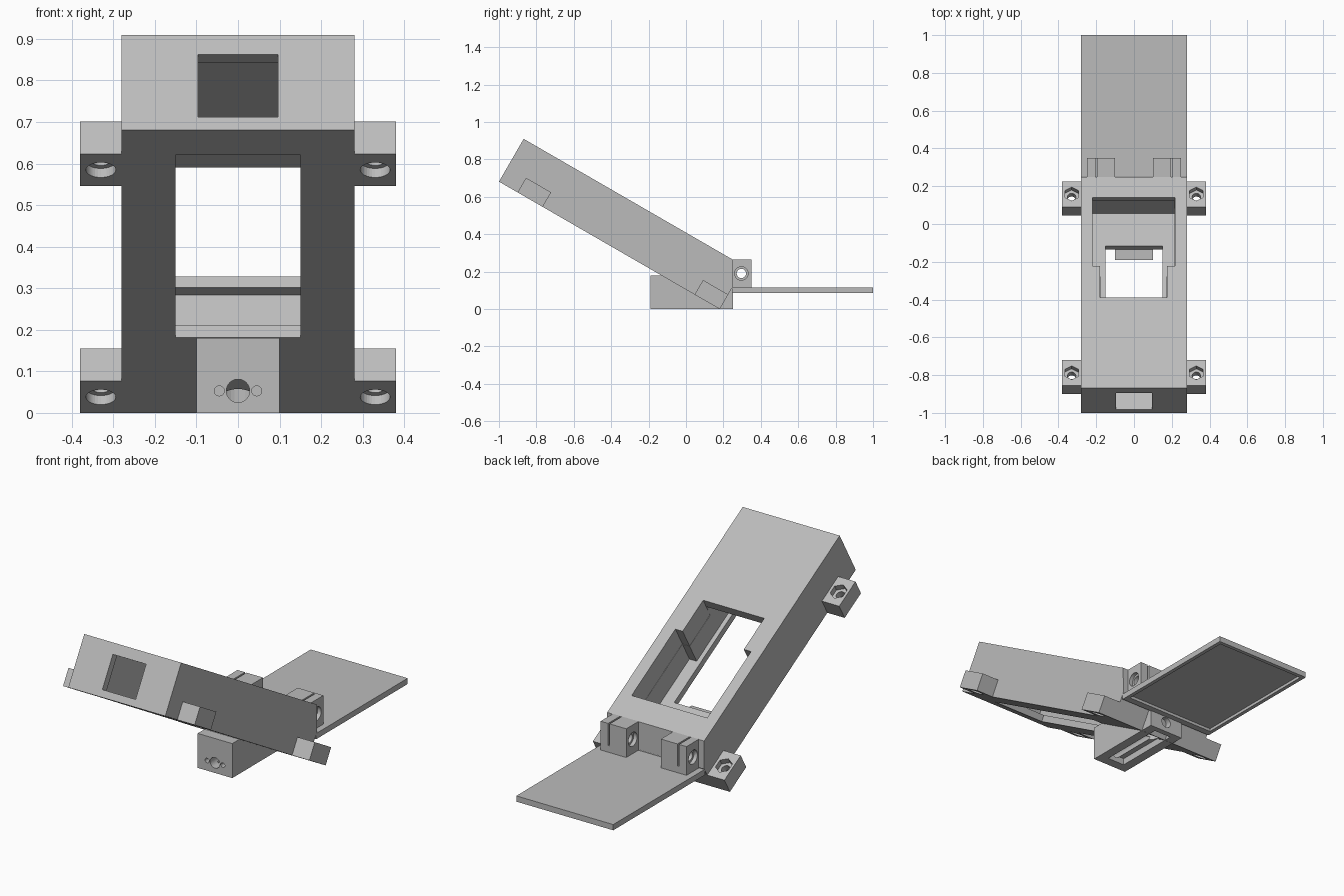
import bpy, bmesh, math
from mathutils import Matrix, Vector

cube = bpy.data.objects.get("Cube")
if cube:
    bpy.data.objects.remove(cube, do_unlink=True)

grey = bpy.data.materials.new("plain grey")
grey.use_nodes = True
COLOUR = (0.5, 0.5, 0.5, 1)
grey.diffuse_color = COLOUR
grey.node_tree.nodes["Principled BSDF"].inputs["Base Color"].default_value = COLOUR

# Frame of the sloping housing: y runs down the slope, z is its thickness
SLOPE = Matrix.Translation((0, -1, 0.681)) @ Matrix.Rotation(math.radians(-30), 4, 'X')
FLAT = Matrix.Identity(4)


def finish(name, bm, frame):
    bmesh.ops.recalc_face_normals(bm, faces=bm.faces)
    mesh = bpy.data.meshes.new(name)
    bm.to_mesh(mesh)
    bm.free()
    mesh.transform(frame)
    mesh.materials.append(grey)
    ob = bpy.data.objects.new(name, mesh)
    bpy.context.collection.objects.link(ob)
    return ob


def prism(name, x0, x1, profile, frame=FLAT):
    """Extrude a (y, z) outline from x0 to x1."""
    bm = bmesh.new()
    face = bm.faces.new([bm.verts.new((x0, y, z)) for y, z in profile])
    new = bmesh.ops.extrude_face_region(bm, geom=[face])["geom"]
    bmesh.ops.translate(bm, vec=(x1 - x0, 0, 0),
                        verts=[v for v in new if isinstance(v, bmesh.types.BMVert)])
    return finish(name, bm, frame)


def box(name, x0, x1, y0, y1, z0, z1, frame=FLAT):
    return prism(name, x0, x1, [(y0, z0), (y1, z0), (y1, z1), (y0, z1)], frame)


def rod(name, centre, radius, length, axis='Z', frame=FLAT, sides=32):
    bm = bmesh.new()
    bmesh.ops.create_cone(bm, cap_ends=True, segments=sides, radius1=radius,
                          radius2=radius, depth=length)
    turn = {'X': Matrix.Rotation(math.pi / 2, 4, 'Y'),
            'Y': Matrix.Rotation(math.pi / 2, 4, 'X'), 'Z': FLAT}[axis]
    return finish(name, bm, frame @ Matrix.Translation(Vector(centre)) @ turn)


def cut(ob, *cutters):
    """Subtract the cutters, bake the result and discard them."""
    for c in cutters:
        c.hide_render = True
        mod = ob.modifiers.new("cut", 'BOOLEAN')
        mod.operation, mod.solver, mod.object = 'DIFFERENCE', 'EXACT', c
    bpy.context.view_layer.update()
    baked = bpy.data.meshes.new_from_object(
        ob.evaluated_get(bpy.context.evaluated_depsgraph_get()))
    ob.modifiers.clear()
    ob.data = baked
    for c in cutters:
        bpy.data.objects.remove(c, do_unlink=True)


# Sloping hollow housing with front, top and bottom openings
housing = prism("housing", -0.28, 0.28,
                [(0, 0), (1.363, 0), (1.363, 0.14), (1.291, 0.264), (0, 0.264)], SLOPE)
cut(housing,
    box("front_cavity", -0.178, 0.173, 0.04, 0.76, 0.034, 0.214, SLOPE),
    box("rear_cavity", -0.22, 0.215, 0.748, 1.2, 0.034, 0.234, SLOPE),
    box("front_window", -0.096, 0.096, -0.05, 0.1, 0.036, 0.21, SLOPE),
    box("bottom_opening", -0.15, 0.15, 0.12, 1.0, -0.05, 0.1, SLOPE),
    box("top_opening_narrow", -0.179, 0.174, 0.552, 0.77, 0.15, 0.3, SLOPE),
    box("top_opening_wide", -0.221, 0.216, 0.747, 1.164, 0.15, 0.3, SLOPE),
    rod("floor_hole", (0, 0.125, 0.05), 0.045, 0.16))

# Four screw ears with a round counterbore below and a hexagonal nut seat above
for side, sx in (("left", 1), ("right", -1)):
    for end, s in (("front", 0.115), ("rear", 1.208)):
        x0, x1 = sorted((sx * 0.275, sx * 0.38))
        ear = box(f"{end}_{side}_ear", x0, x1, s, s + 0.155, 0, 0.09, SLOPE)
        at = (sx * 0.33, s + 0.078)
        cut(ear,
            rod("screw_hole", (*at, 0.045), 0.022, 0.2, frame=SLOPE),
            rod("screw_seat", (*at, 0), 0.036, 0.05, frame=SLOPE),
            rod("nut_seat", (*at, 0.09), 0.042, 0.06, frame=SLOPE, sides=6))

# Cable block beneath the housing, grooved from below
block = prism("cable_block", -0.1, 0.1,
              [(-0.19, 0), (0.25, 0), (0.25, 0.13), (0.17, 0.025), (-0.115, 0.18), (-0.19, 0.18)])
cut(block,
    rod("cable_hole", (0, 0.03, 0.053), 0.028, 0.6, 'Y'),
    box("cable_groove", -0.05, 0.05, -0.14, 0.22, -0.02, 0.035),
    rod("drop_hole", (0, 0.125, 0.05), 0.045, 0.16),
    *[rod("pin_hole", (x, -0.19, 0.053), 0.012, 0.08, 'Y', sides=20) for x in (-0.045, 0.045)])

# Rear plate, hollowed on its underside
plate = box("rear_plate", -0.28, 0.28, 0.245, 1.0, 0.085, 0.115)
cut(plate, box("plate_recess", -0.26, 0.26, 0.28, 0.98, 0.07, 0.1))

# Hinge lugs, an outer and an inner one on each side, bored for the pin
for side, sx in (("left", 1), ("right", -1)):
    for part, a, b, seat in (("outer", 0.205, 0.248, 0.248), ("inner", 0.1, 0.196, 0.1)):
        x0, x1 = sorted((sx * a, sx * b))
        lug = box(f"{side}_{part}_hinge_lug", x0, x1, 0.24, 0.35, 0.11, 0.265)
        cut(lug,
            rod("pin_bore", (sx * 0.17, 0.296, 0.19), 0.025, 0.3, 'X'),
            rod("pin_seat", (sx * seat, 0.296, 0.19), 0.036, 0.04, 'X'))
    x0, x1 = sorted((sx * 0.19, sx * 0.21))
    box(f"{side}_hinge_web", x0, x1, 0.24, 0.35, 0.11, 0.15)
